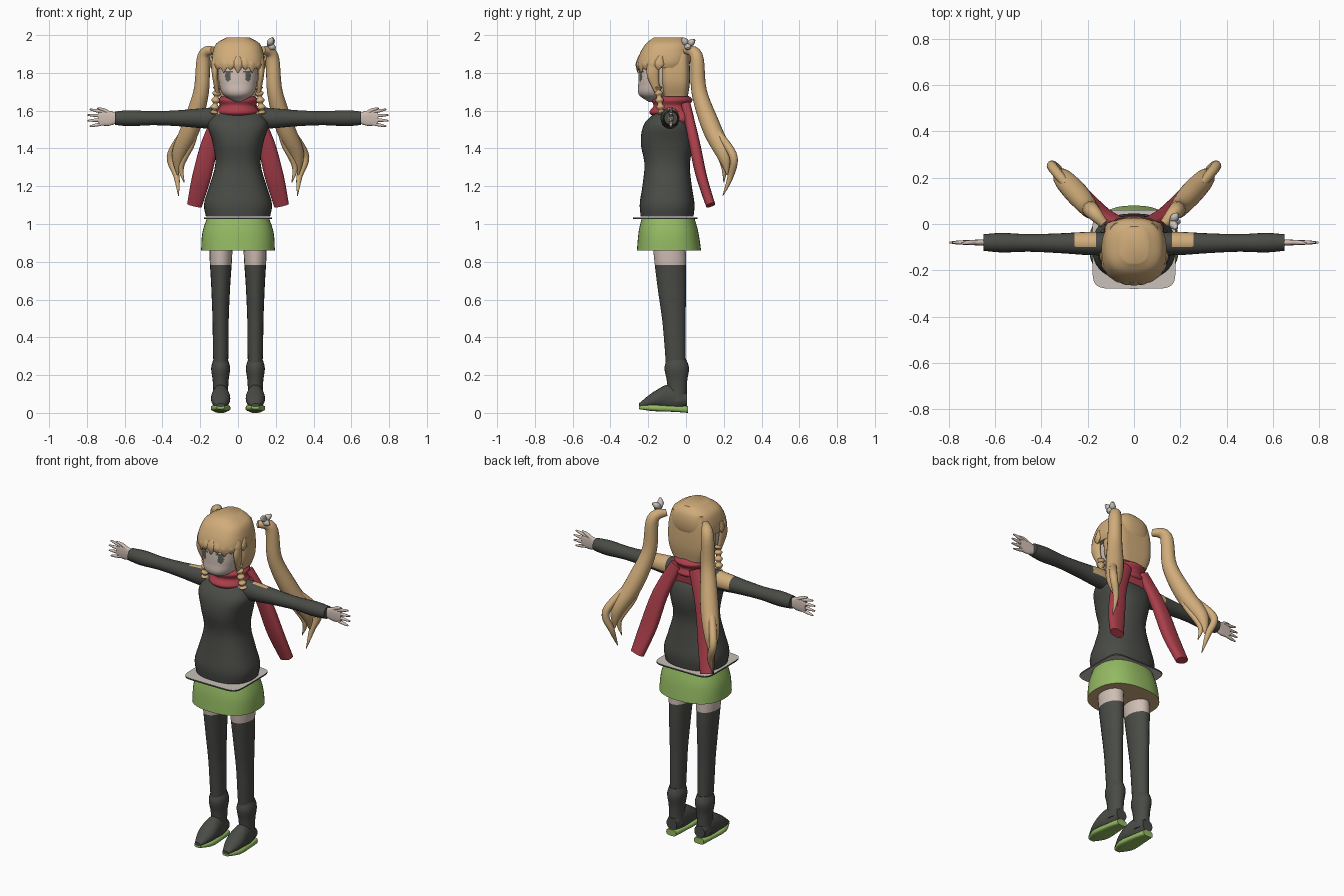
import bpy, bmesh, math
from mathutils import Vector

cube = bpy.data.objects.get("Cube")
if cube:
    bpy.data.objects.remove(cube, do_unlink=True)


def material(name, *rgb):
    linear = [((c / 255 + 0.055) / 1.055) ** 2.4 for c in rgb] + [1]
    mat = bpy.data.materials.new(name)
    mat.use_nodes = True
    mat.diffuse_color = linear
    mat.node_tree.nodes["Principled BSDF"].inputs["Base Color"].default_value = linear
    return mat


HAIR = material("blond hair", 208, 172, 122)
SKIN = material("pale skin", 207, 190, 180)
DARK = material("charcoal knit", 73, 75, 70)
GREEN = material("green cloth", 148, 186, 98)
RED = material("red scarf", 170, 62, 74)
PALE = material("pale shirt", 200, 192, 186)
EYE = material("eye grey", 92, 94, 88)

X, Y, Z = Vector((1, 0, 0)), Vector((0, 1, 0)), Vector((0, 0, 1))
made = []


def spline(keys, t):
    """Smooth curve through evenly spaced numbers or vectors."""
    last = len(keys) - 1
    i = min(int(t * last), max(last - 1, 0))
    f = t * last - i
    p, q, r, s = (keys[min(max(i + k, 0), last)] for k in (-1, 0, 1, 2))
    curve = p * 2 - q * 5 + r * 4 - s + ((q - r) * 3 + s - p) * f
    return q + (r - p + curve * f) * (f / 2)


def signed_power(value, exponent):
    return math.copysign(abs(value) ** exponent, value)


def loft(name, mats, points, widths, depths=None, side=X, axis=None,
         power=2, sides=20, steps=20, rule=None):
    """Skin rounded sections along a path; rule picks each face's material."""
    path = [Vector(p) for p in points]
    depths = depths or widths
    bm = bmesh.new()
    rings = []
    for i in range(steps + 1):
        t = i / steps
        centre = spline(path, t)
        ahead = spline(path, min(t + 1 / steps, 1)) - spline(path, max(t - 1 / steps, 0))
        along = axis or ahead.normalized()
        across = (side - along * side.dot(along)).normalized() * spline(widths, t)
        through = along.cross(across).normalized() * spline(depths, t)
        ring = []
        for k in range(sides):
            angle = math.tau * k / sides
            ring.append(bm.verts.new(centre
                                     + across * signed_power(math.cos(angle), 2 / power)
                                     + through * signed_power(math.sin(angle), 2 / power)))
        rings.append(ring)
    for low, high in zip(rings, rings[1:]):
        for k in range(sides):
            n = (k + 1) % sides
            bm.faces.new((low[k], low[n], high[n], high[k]))
    bm.faces.new(rings[0])
    bm.faces.new(rings[-1])
    bmesh.ops.recalc_face_normals(bm, faces=bm.faces)
    bm.normal_update()
    if rule:
        for face in bm.faces:
            face.material_index = int(rule(face.calc_center_median(), face.normal))
    mesh = bpy.data.meshes.new(name)
    bm.to_mesh(mesh)
    bm.free()
    for mat in mats:
        mesh.materials.append(mat)
    obj = bpy.data.objects.new(name, mesh)
    bpy.context.collection.objects.link(obj)
    made.append(obj)


def column(name, mats, bottom, top, widths, depths=None, **options):
    """Upright part on the centre line; bottom and top are (y, z)."""
    loft(name, mats, [(0, *bottom), (0, *top)], widths, depths,
         axis=Z, **{"sides": 40, **options})


def eye_rule(centre, normal):
    """Iris and upper lash on the front of the face."""
    x, z = abs(centre.x) - .053, centre.z - 1.78
    iris = math.hypot(x / .017, z / .026) < 1
    lash = abs(x) < .025 and abs(z - .026) < .005
    return centre.y < -.14 and (iris or lash)


def shoulder_rule(centre, normal):
    return .16 < abs(centre.x) < .26 and normal.z + normal.y > .75


# Clothes on the trunk
column("sweater", [DARK], (-.1, 1.04), (-.1, 1.6),
       widths=[.17, .18, .15, .12, .135, .16, .1],
       depths=[.14, .145, .13, .12, .14, .12, .05], power=2.4)
column("shirt_hem", [DARK, PALE], (-.11, 1.027), (-.11, 1.035), widths=[.18], depths=[.17],
       power=7, steps=1, rule=lambda centre, normal: abs(normal.z) > .7)
column("skirt", [GREEN, HAIR], (-.09, .86), (-.095, 1.03),
       widths=[.195, .19, .165], depths=[.17, .16, .14],
       power=2.4, rule=lambda centre, normal: normal.z < -.8)
column("collar", [PALE], (-.1, 1.56), (-.09, 1.595), widths=[.145, .12], depths=[.09, .07])
column("neck", [SKIN], (-.09, 1.55), (-.1, 1.7), widths=[.045])
column("scarf_wrap", [RED], (-.085, 1.57), (-.07, 1.68), widths=[.09, .112, .095, .108, .08])
column("scarf_back_drape", [RED], (-.02, 1.5), (-.03, 1.6),
       widths=[.07, .13, .1], depths=[.03, .04, .05], power=3)

# Head and hair
column("face", [SKIN, EYE], (-.165, 1.645), (-.14, 1.845),
       widths=[.015, .08, .1, .105, .105], depths=[.03, .09, .1, .105, .105],
       sides=96, steps=60, power=2.3, rule=eye_rule)
column("hair_cap", [HAIR], (-.125, 1.825), (-.09, 1.988),
       widths=[.133, .141, .135, .115, .06], depths=[.135, .141, .135, .115, .08], power=2.6)
column("hair_back", [HAIR], (-.055, 1.675), (-.06, 1.95),
       widths=[.1, .126, .126, .105], depths=[.065, .077, .077, .07], power=4)

# Pointed fringe around the forehead
for i in range(-5, 6):
    angle = i * .29
    x, y = .138 * math.sin(angle), -.118 - .137 * math.cos(angle) ** .8
    tip = 1.8 if i % 2 == 0 else 1.815
    loft(f"fringe_lock_{i + 6}", [HAIR], [(x, y + .01, 1.89), (x, y, 1.845), (x, y, tip)],
         widths=[.01, .026, .002], depths=[.006, .012, .002],
         side=Vector((math.cos(angle), math.sin(angle), 0)), sides=10)

# Ribbon bow on the left pigtail
knot = Vector((.16, .01, 1.945))
for i, reach in enumerate([(.025, -.03, .04), (.03, .035, .03), (.04, 0, -.015)]):
    loft(f"bow_loop_{i + 1}", [PALE], [knot, knot + Vector(reach)],
         widths=[.008, .018, .006], sides=12)

for sign, word in ((1, "left"), (-1, "right")):
    def part(name, mats, points, widths, depths=None, **options):
        loft(f"{word}_{name}", mats, [(sign * x, y, z) for x, y, z in points],
             widths, depths, **options)

    # Arm and hand
    part("sleeve", [DARK, HAIR], [(.12, -.085, 1.56), (.65, -.08, 1.56)],
         widths=[.05, .05, .043, .038, .042, .036], depths=[.058, .052, .042, .037, .042, .036],
         side=Y, axis=X, steps=40, rule=shoulder_rule)
    part("palm", [SKIN], [(.63, -.08, 1.56), (.74, -.08, 1.56)],
         widths=[.014, .01], depths=[.02, .04, .035], side=Y, axis=X, power=2.5)
    for i in range(4):
        spread = i - 1.5
        height = 1.562 + .02 * spread
        part(f"finger_{i + 1}", [SKIN],
             [(.71, -.08, height), (.803 - .012 * abs(spread), -.08, height + .01 * spread)],
             widths=[.009, .009, .004], side=Y, sides=10)
    part("thumb", [SKIN], [(.67, -.08, 1.58), (.71, -.08, 1.603), (.745, -.085, 1.613)],
         widths=[.01, .01, .004], side=Y, sides=10)

    # Leg with a stocking below the bare thigh, then the boot
    part("leg", [DARK, SKIN], [(.09, -.045, .05), (.092, -.065, .5), (.09, -.093, .95)],
         widths=[.035, .036, .041, .043, .05, .06, .06],
         depths=[.04, .05, .055, .062, .076, .085, .085],
         axis=Z, steps=50, rule=lambda centre, normal: centre.z > .78)
    part("boot_shaft", [DARK], [(.092, -.045, .06), (.092, -.05, .28)],
         widths=[.045, .04, .042, .05, .04], depths=[.05, .05, .054, .065, .053], axis=Z)
    part("boot_foot", [DARK], [(.092, .005, .07), (.092, -.12, .08), (.092, -.25, .04)],
         widths=[.034, .045, .05, .02], depths=[.035, .07, .045, .01], axis=Y)
    part("boot_sole", [GREEN], [(.092, .01, .018), (.092, -.25, .03)],
         widths=[.032, .044, .051, .02], depths=[.018, .016, .017, .01], axis=Y, power=3.5)

    # Hanging end of the scarf
    part("scarf_tail", [RED],
         [(.06, 0, 1.63), (.14, .04, 1.45), (.19, .08, 1.26), (.23, .13, 1.1)],
         widths=[.035, .045, .05, .04], depths=[.025, .03, .025], power=2.6)

    # Pigtail with curling ends
    outward = Vector((sign * .8, -.6, 0))
    part("pigtail", [HAIR],
         [(.13, 0, 1.92), (.18, .055, 1.89), (.195, .07, 1.7),
          (.25, .135, 1.51), (.31, .2, 1.37), (.32, .22, 1.26)],
         widths=[.02, .034, .041, .05, .04, .004], side=outward, steps=30)
    part("outer_curl", [HAIR],
         [(.29, .17, 1.48), (.355, .25, 1.36), (.325, .235, 1.25), (.315, .195, 1.15)],
         widths=[.02, .022, .016, .002], side=outward, sides=12)
    part("inner_curl", [HAIR],
         [(.22, .11, 1.54), (.24, .15, 1.43), (.3, .2, 1.31), (.285, .2, 1.22)],
         widths=[.015, .015, .016, .002], side=outward, sides=12)

    # Lock beside the face, ending in a braid
    part("side_lock", [HAIR], [(.118, -.17, 1.86), (.122, -.175, 1.79), (.108, -.15, 1.69)],
         widths=[.02, .016, .01], depths=[.03, .032, .012])
    part("braid", [HAIR], [(.108, -.15, 1.73), (.128, -.13, 1.58)],
         widths=[.012, .023] * 5 + [.01], sides=12, steps=40)

# Soft shading that keeps hard edges
bpy.ops.object.select_all(action="DESELECT")
for obj in made:
    obj.select_set(True)
bpy.context.view_layer.objects.active = made[0]
bpy.ops.object.shade_smooth_by_angle(angle=math.radians(45))
